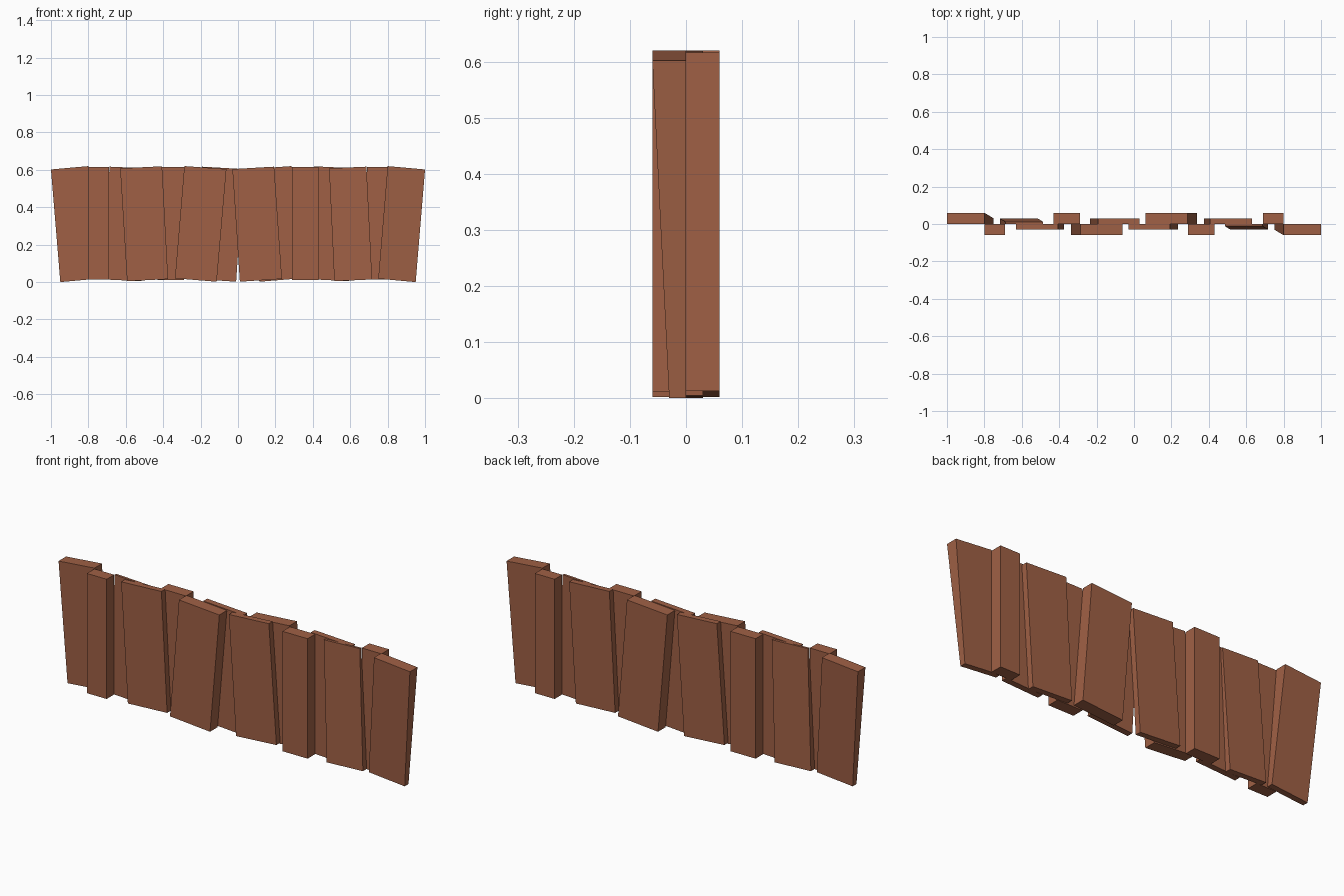
import bpy
import bmesh
import math

cube = bpy.data.objects.get("Cube")
if cube:
    bpy.data.objects.remove(cube, do_unlink=True)

wood = bpy.data.materials.new("reddish_brown_wood")
wood.use_nodes = True
colour = (0.35, 0.118, 0.06, 1)
wood.diffuse_color = colour
wood.node_tree.nodes["Principled BSDF"].inputs["Base Color"].default_value = colour


def plank(name, bottom, top, bottom_depth, top_depth, turn):
    """Board between two (left x, right x, left z, right z) edges, its back on y = 0."""
    bm = bmesh.new()
    bl, br, blz, brz = bottom
    tl, tr, tlz, trz = top
    corners = [(bl, blz, bottom_depth), (br, brz, bottom_depth),
               (tr, trz, top_depth), (tl, tlz, top_depth)]
    front = [bm.verts.new((x, -d, z)) for x, z, d in corners]
    back = [bm.verts.new((x, 0, z)) for x, z, d in corners]
    bm.faces.new(front)
    bm.faces.new(back[::-1])
    for i in range(4):
        j = (i + 1) % 4
        bm.faces.new((front[i], back[i], back[j], front[j]))
    bmesh.ops.recalc_face_normals(bm, faces=bm.faces)
    mesh = bpy.data.meshes.new(name)
    bm.to_mesh(mesh)
    bm.free()
    mesh.materials.append(wood)
    obj = bpy.data.objects.new(name, mesh)
    obj.rotation_euler.z = turn
    bpy.context.collection.objects.link(obj)


# bottom edge, top edge, bottom depth, top depth
planks = [
    ((-0.80, -0.69, 0.013, 0.013), (-0.80, -0.69, 0.616, 0.616), 0.06, 0.06),
    ((-0.593, -0.374, 0.005, 0.016), (-0.63, -0.406, 0.608, 0.619), 0.03, 0.03),
    ((-0.337, -0.114, 0.02, 0.002), (-0.287, -0.062, 0.62, 0.604), 0.06, 0.06),
    ((0.01, 0.235, 0.002, 0.017), (-0.03, 0.193, 0.604, 0.617), 0.03, 0.03),
    ((0.29, 0.43, 0.012, 0.012), (0.29, 0.43, 0.616, 0.616), 0.06, 0.06),
    ((0.515, 0.717, 0.005, 0.014), (0.487, 0.687, 0.608, 0.617), 0.03, 0.012),
    ((0.75, 0.95, 0.018, 0.0), (0.80, 1.0, 0.62, 0.602), 0.03, 0.06),
]

# The back row is the front row turned half way round
for side, turn in (("front", 0), ("back", math.pi)):
    for number, shape in enumerate(planks, 1):
        plank(f"{side}_plank_{number}", *shape, turn)
